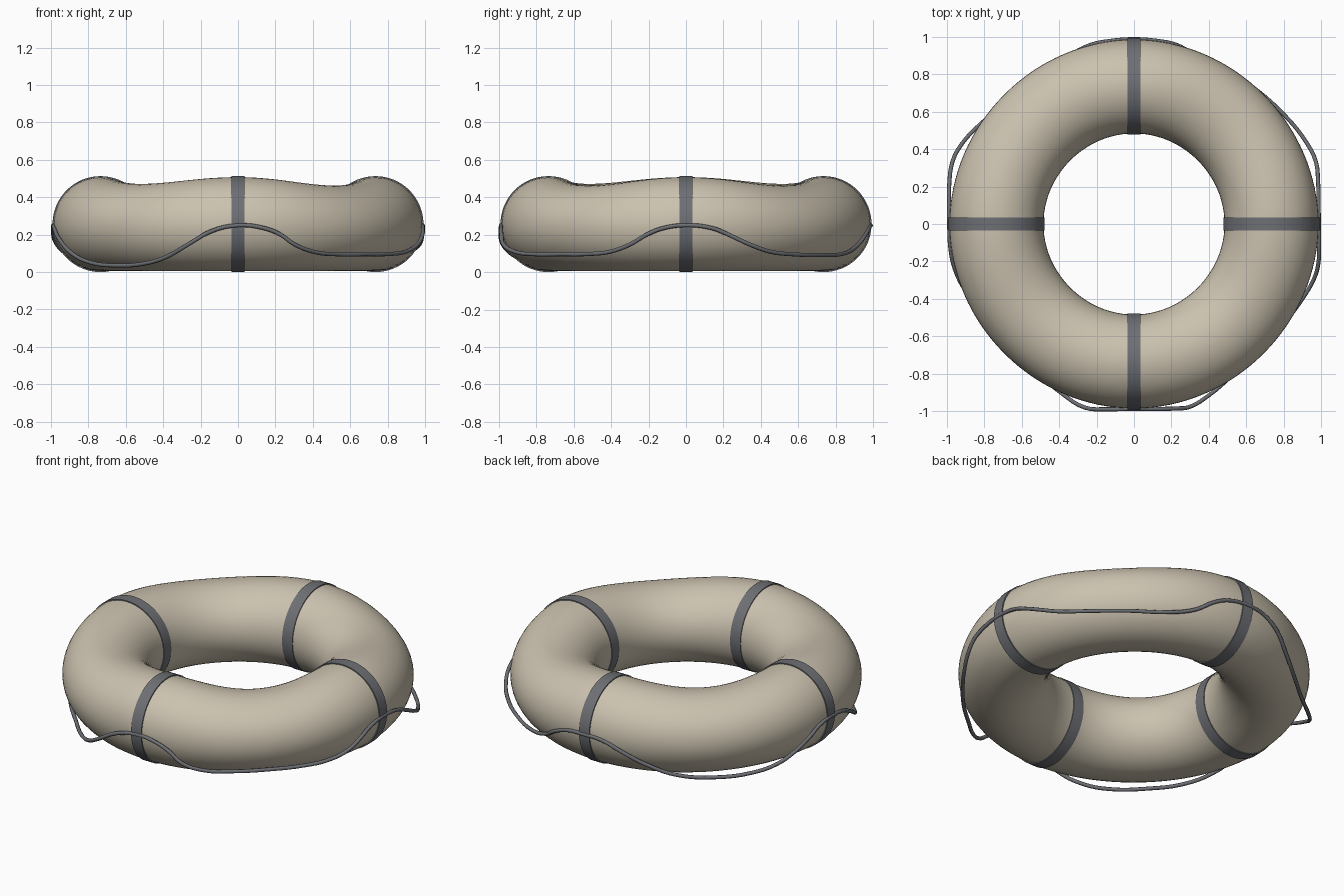
import bpy, math

if "Cube" in bpy.data.objects:
    bpy.data.objects.remove(bpy.data.objects["Cube"])

RING, TUBE, STRAP = 0.735, 0.251, 0.2565   # ring radius, tube radius, strap radius
MID = STRAP                                # height of tube centre


def material(name, rgb):
    m = bpy.data.materials.new(name)
    m.diffuse_color = (*rgb, 1)
    m.use_nodes = True
    m.node_tree.nodes["Principled BSDF"].inputs["Base Color"].default_value = m.diffuse_color
    return m


tan = material("tan_canvas", (0.60, 0.54, 0.43))
grey = material("dark_grey_webbing", (0.155, 0.16, 0.175))


def finish(obj, name, mat, angle=40):
    obj.name = name
    obj.data.materials.clear()
    obj.data.materials.append(mat)
    bpy.ops.object.select_all(action='DESELECT')
    obj.select_set(True)
    bpy.context.view_layer.objects.active = obj
    bpy.ops.object.shade_smooth_by_angle(angle=math.radians(angle))


# Inflated ring, its top sagging between the four straps
bpy.ops.mesh.primitive_torus_add(major_radius=RING, minor_radius=TUBE,
                                 major_segments=128, minor_segments=48,
                                 location=(0, 0, 0))
ring = bpy.context.object
for v in ring.data.vertices:
    a = math.atan2(v.co.y, v.co.x)
    sag = (1 - math.cos(4 * a)) / 2
    depth = 0.045 if v.co.x > 0 else 0.036
    up = (v.co.z + TUBE) / (2 * TUBE)
    v.co.z += MID - depth * sag * up ** 1.5
    shrink = 1 - 0.006 * sag
    v.co.x *= shrink
    v.co.y *= shrink
finish(ring, "float_ring", tan, 80)

# Four straps wrapped around the tube
for i, side in enumerate(("right", "back", "left", "front")):
    a = i * math.pi / 2
    bpy.ops.mesh.primitive_cylinder_add(
        vertices=64, radius=STRAP, depth=0.07, end_fill_type='NOTHING',
        location=(RING * math.cos(a), RING * math.sin(a), MID),
        rotation=(math.pi / 2, 0, a))
    strap = bpy.context.object
    mod = strap.modifiers.new("thickness", 'SOLIDIFY')
    mod.thickness, mod.offset = 0.012, -1
    bpy.ops.object.modifier_apply(modifier=mod.name)
    finish(strap, side + "_strap", grey)

# Grab rope: (angle, radius, height), drooping between the straps
path = [
    # back right
    (0, .988, .25), (8, .996, .235), (13, 1.010, .20), (19, 1.028, .15),
    (26, 1.018, .11), (35, .995, .095), (48, .97, .092), (62, .96, .10),
    (71, .965, .14), (77, .985, .20), (83, .987, .24),
    # back left
    (90, .988, .25), (97, .987, .24), (104, .985, .19), (112, .96, .12),
    (122, .94, .06), (135, .94, .04), (147, .98, .06), (155, 1.015, .10),
    (161, 1.026, .15), (168, 1.010, .20), (173, .996, .235),
    # front left
    (180, .988, .25), (187, .990, .235), (194, .988, .18), (203, .965, .10),
    (213, .935, .05), (225, .92, .035), (238, .95, .045), (247, .985, .08),
    (255, 1.016, .15), (262, 1.000, .22),
    # front right
    (270, .988, .25), (278, .998, .235), (283, 1.012, .20), (287, 1.022, .15),
    (294, .998, .108), (303, .965, .095), (315, .955, .095), (328, .965, .097),
    (336, .985, .11), (343, 1.006, .15), (348, 1.008, .20), (353, .996, .235),
]
curve = bpy.data.curves.new("rope_path", 'CURVE')
curve.dimensions = '3D'
curve.bevel_depth = 0.011
curve.bevel_resolution = 2
curve.resolution_u = 4
spline = curve.splines.new('BEZIER')
spline.bezier_points.add(len(path) - 1)
spline.use_cyclic_u = True
for p, (deg, r, z) in zip(spline.bezier_points, path):
    a = math.radians(deg)
    p.co = (r * math.cos(a), r * math.sin(a), z)
    p.handle_left_type = p.handle_right_type = 'AUTO'
rope = bpy.data.objects.new("grab_rope", curve)
bpy.context.collection.objects.link(rope)
bpy.ops.object.select_all(action='DESELECT')
rope.select_set(True)
bpy.context.view_layer.objects.active = rope
bpy.ops.object.convert(target='MESH')
finish(bpy.context.object, "grab_rope", grey, 60)
